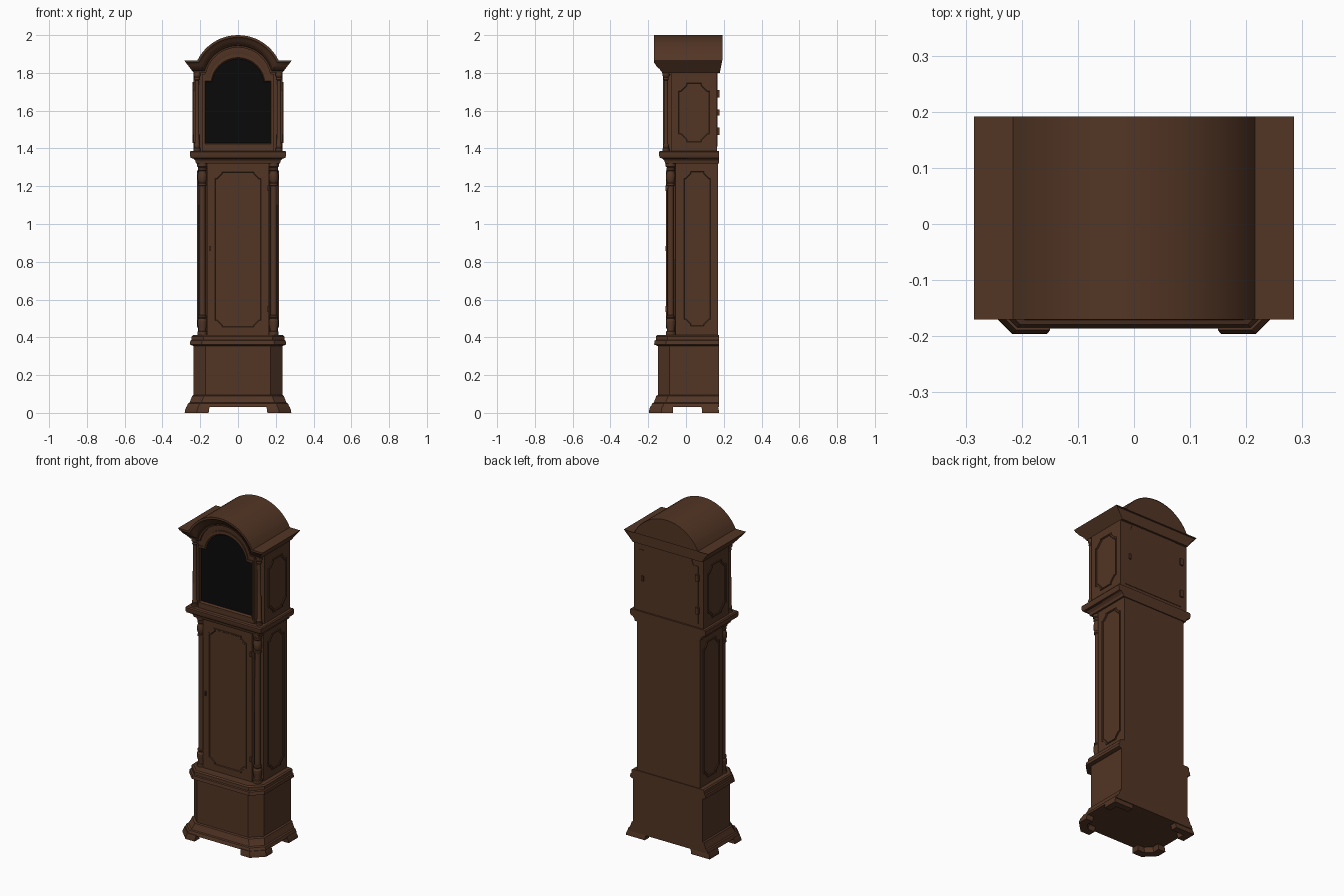
import bpy, bmesh, math

if "Cube" in bpy.data.objects:
    bpy.data.objects.remove(bpy.data.objects["Cube"])

def material(name, rgb):
    m = bpy.data.materials.new(name)
    m.diffuse_color = (*rgb, 1)
    m.use_nodes = True
    m.node_tree.nodes["Principled BSDF"].inputs["Base Color"].default_value = m.diffuse_color
    return m

WOOD = material("dark_walnut", (0.085, 0.036, 0.018))
GLASS = material("black_glass", (0.003, 0.003, 0.003))

def finish(name, bm, mat=WOOD):
    bmesh.ops.remove_doubles(bm, verts=bm.verts, dist=1e-5)
    bmesh.ops.recalc_face_normals(bm, faces=bm.faces)
    me = bpy.data.meshes.new(name)
    bm.to_mesh(me)
    bm.free()
    me.materials.append(mat)
    ob = bpy.data.objects.new(name, me)
    bpy.context.collection.objects.link(ob)
    return ob

def loft(name, loops, mat=WOOD, cyclic=False):
    """Skin closed 3D loops in order; cap both ends, or join last to first."""
    bm = bmesh.new()
    rows = [[bm.verts.new(p) for p in loop] for loop in loops]
    n = len(rows[0])
    pairs = list(zip(rows, rows[1:])) + ([(rows[-1], rows[0])] if cyclic else [])
    for a, b in pairs:
        for i in range(n):
            j = (i + 1) % n
            bm.faces.new((a[i], a[j], b[j], b[i]))
    if not cyclic:
        bm.faces.new(rows[0])
        bm.faces.new(rows[-1])
    return finish(name, bm, mat)

def slab(name, pts, y0, y1, mat=WOOD):
    return loft(name, [[(x, y, z) for x, z in pts] for y in (y0, y1)], mat)

def box(name, x0, x1, y0, y1, z0, z1, mat=WOOD):
    return slab(name, [(x0, z0), (x1, z0), (x1, z1), (x0, z1)], y0, y1, mat)

def ring(name, outer, inner, d0, d1, place):
    """Frame between two matching outlines; place(u, v, depth) gives 3D points."""
    lip = [(o[0] * .3 + i[0] * .7, o[1] * .3 + i[1] * .7) for o, i in zip(outer, inner)]
    sections = [(outer, d0), (outer, d1), (lip, d1), (inner, (d0 + d1) / 2), (inner, d0)]
    return loft(name, [[place(u, v, d) for u, v in pts] for pts, d in sections], cyclic=True)

def lathe(name, x, y, profile, n=14):
    loops = [[(x + r * math.cos(2 * math.pi * i / n), y + r * math.sin(2 * math.pi * i / n), z)
              for i in range(n)] for z, r in profile]
    return loft(name, loops)

# ---- plan outline of the base: square at the back, clipped front corners
def plan(hw, z, clip=0.062, back=0.175):
    f = -(hw - 0.086)
    return [(-hw, back, z), (-hw, f + clip, z), (-hw + clip, f, z),
            (hw - clip, f, z), (hw, f + clip, z), (hw, back, z)]

def moulding(name, steps):
    return loft(name, [plan(hw, z) for z, hw in steps])

moulding("plinth_moulding", [(.03, .272), (.05, .265), (.054, .257), (.075, .248), (.09, .243), (.095, .235)])
moulding("base_box", [(.09, .235), (.36, .235)])
moulding("base_top_moulding", [(.355, .238), (.362, .255), (.382, .252), (.386, .246), (.405, .245), (.412, .238)])

# ---- bracket feet
front_foot = [(.155, -.196), (.217, -.196), (.282, -.131), (.282, -.07),
              (.235, -.07), (.235, -.115), (.2, -.15), (.155, -.15)]
back_foot = [(.155, .175), (.282, .175), (.282, .085), (.24, .085), (.24, .135), (.155, .135)]
for s, side in ((-1, "left"), (1, "right")):
    for nm, pts in (("front_foot", front_foot), ("back_foot", back_foot)):
        loft(f"{nm}_{side}", [[(s * x * k, y * k, z) for x, y in pts]
                              for z, k in ((0, 1), (.012, .997), (.035, .965))])

# ---- waist with notched front corners
half = [(.165, -.1), (.165, -.078), (.185, -.055), (.212, -.055), (.212, .17)]
waist = half + [(-x, y) for x, y in reversed(half)]
loft("waist_body", [[(x, y, z) for x, y in waist] for z in (.41, 1.325)])

def panel(cu, cv, w, h, c):
    """Rectangle with stepped, clipped corners."""
    q = [(w, h - c), (w - .25 * c, h - c), (w - c, h - .25 * c), (w - c, h)]
    pts = (q + [(-u, v) for u, v in reversed(q)] + [(-u, -v) for u, v in q]
           + [(u, -v) for u, v in reversed(q)])
    return [(cu + u, cv + v) for u, v in pts]

def panel_frame(name, cu, cv, w, h, c, t, place):
    ring(name, panel(cu, cv, w, h, c), panel(cu, cv, w - t, h - t, c), -.002, .005, place)

panel_frame("waist_door_frame", 0, .865, .127, .417, .035, .009, lambda u, v, d: (u, -.1 - d, v))
for s, side in ((-1, "left"), (1, "right")):
    panel_frame(f"waist_panel_{side}", .06, .868, .077, .415, .035, .009,
                lambda u, v, d: (s * (.212 + d), u, v))
    panel_frame(f"hood_panel_{side}", .043, 1.59, .088, .162, .042, .009,
                lambda u, v, d: (s * (.235 + d), u, v))
    # turned corner columns of the waist
    lathe(f"waist_column_{side}", s * .189, -.081,
          [(.41, .026), (.43, .026), (.433, .021), (.445, .02), (.465, .025), (.49, .025), (.5, .019),
           (.505, .023), (.513, .023), (.517, .017), (1.2, .016), (1.204, .022), (1.214, .022),
           (1.218, .018), (1.23, .024), (1.26, .025), (1.28, .019), (1.286, .024), (1.296, .024),
           (1.3, .02), (1.305, .027), (1.325, .027)])
    # free-standing hood columns
    lathe(f"hood_column_{side}", s * .217, -.106,
          [(1.38, .018), (1.4, .018), (1.403, .015), (1.415, .017), (1.425, .012), (1.76, .011),
           (1.765, .015), (1.775, .012), (1.785, .018), (1.803, .018)])

# ---- hood base moulding, square corners
def square(hw, z):
    f = -(hw - .112)
    return [(-hw, .176, z), (-hw, f, z), (hw, f, z), (hw, .176, z)]
loft("hood_base_moulding", [square(hw, z) for z, hw in
     ((1.32, .222), (1.335, .226), (1.347, .238), (1.35, .25), (1.362, .255), (1.38, .255), (1.387, .25))])

# ---- hood body and arched door
def arch(w, z0, zs, r, cz, n=18):
    a = math.asin((zs - cz) / r)
    arc = [(r * math.cos(t), cz + r * math.sin(t))
           for t in (a + (math.pi - 2 * a) * i / n for i in range(n + 1))]
    return [(w, z0), (w, zs)] + arc + [(-w, zs), (-w, z0)]

box("hood_body", -.235, .235, -.08, .165, 1.38, 1.805)
door_outer = arch(.19, 1.386, 1.795, .18, 1.758)
door_mid = arch(.181, 1.41, 1.77, .152, 1.748)
door_inner = arch(.172, 1.43, 1.752, .139, 1.734)
slab("hood_door_core", door_outer, -.075, -.104)
slab("hood_glass", door_inner, -.1, -.109, GLASS)
front = lambda u, v, d: (u, -d, v)
ring("hood_door_frame", door_outer, door_inner, .1, .115, front)
ring("hood_door_bead", door_mid, door_inner, .1, .121, front)

# ---- arched crown moulding that returns along both sides
def crown_path(d, y, n=22):
    zs, r, xe, yb = 1.866 - d, .24 - d, .285 - .77 * d, .192 - .2 * d
    a = math.asin((zs - 1.76) / r)
    arc = [(r * math.cos(t), y, 1.76 + r * math.sin(t))
           for t in (a + (math.pi - 2 * a) * i / n for i in range(n + 1))]
    return [(xe, yb, zs), (xe, y, zs)] + arc + [(-xe, y, zs), (-xe, yb, zs)]

steps = [(0, .192), (0, -.17), (.012, -.17), (.016, -.164), (.028, -.158), (.04, -.146),
         (.048, -.137), (.052, -.137), (.056, -.13), (.066, -.127), (.066, -.095)]
bm = bmesh.new()
rows = [[bm.verts.new(p) for p in crown_path(d, y)] for d, y in steps]
for a, b in zip(rows, rows[1:]):
    for i in range(len(a) - 1):
        bm.faces.new((a[i], a[i + 1], b[i + 1], b[i]))
finish("crown_moulding", bm)

# solid infill of the crown, closing its back and underside
top = [(x, z - .002) for x, _, z in crown_path(0, 0)[1:-1]]
top[0], top[-1] = (.282, 1.864), (-.282, 1.864)
core = [(.234, 1.8), (.252, 1.829), (.272, 1.853)]
slab("crown_core", core + top + [(-x, z) for x, z in reversed(core)], -.098, .18)
slab("crown_back_board", top, .17, .191)

# ---- back access door with hinges and latch
slab("hood_back_door", arch(.2, 1.41, 1.76, .17, 1.72), .16, .168)
for z in (1.49, 1.69):
    box("back_hinge", -.205, -.185, .16, .177, z - .02, z + .02)
box("back_latch", .165, .178, .16, .177, 1.575, 1.605)

# ---- waist door hinges and lock
for z in (.55, 1.19):
    box("waist_hinge", .155, .164, -.109, -.095, z - .015, z + .015)
box("waist_lock", -.15, -.142, -.109, -.095, .857, .883)

# ---- shading
for ob in bpy.context.collection.objects:
    ob.select_set(True)
    bpy.context.view_layer.objects.active = ob
bpy.ops.object.shade_smooth_by_angle(angle=math.radians(30))
